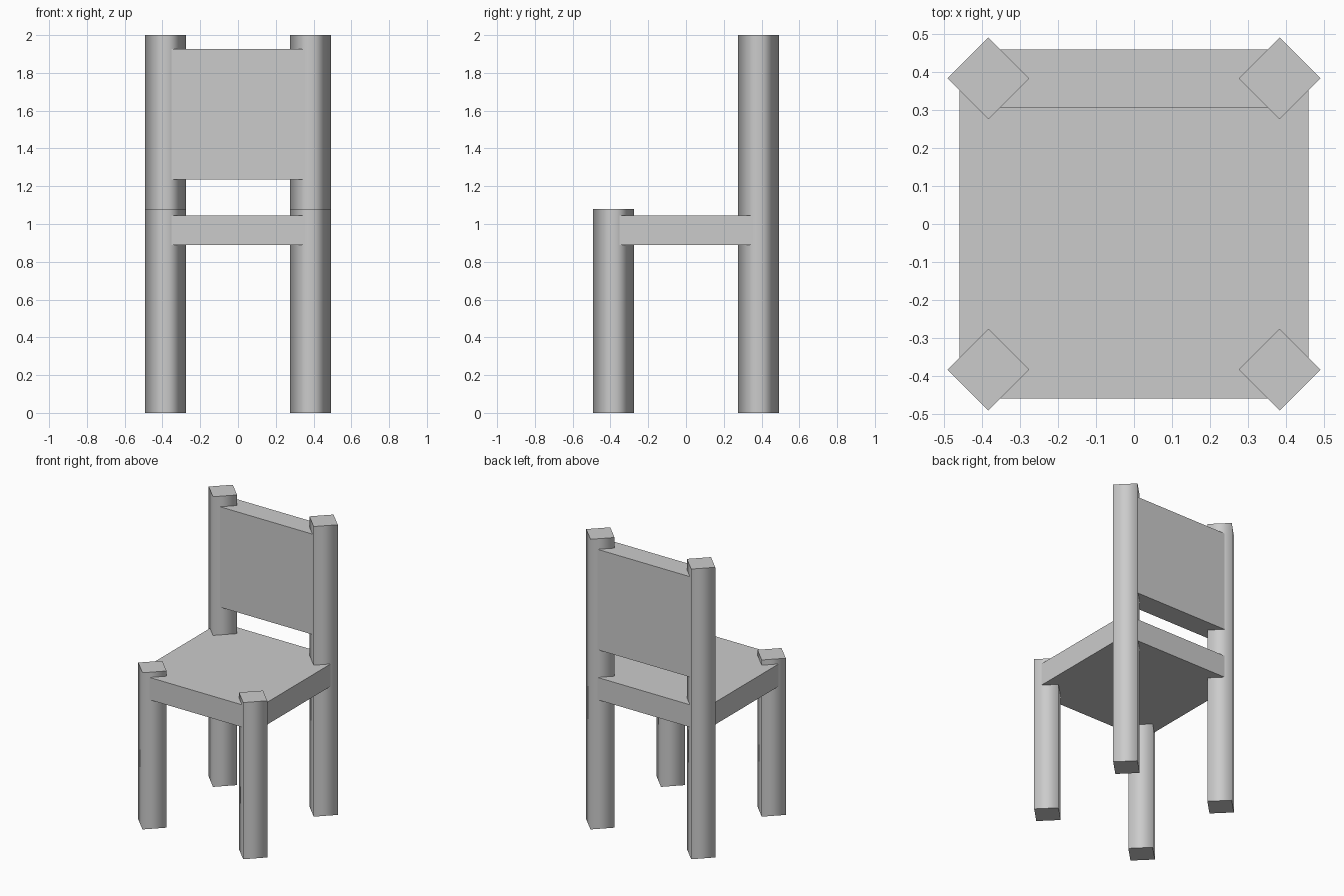
import bpy, bmesh

if "Cube" in bpy.data.objects:
    bpy.data.objects.remove(bpy.data.objects["Cube"])

LEG_R = 0.108      # half diagonal of the diamond-shaped legs
LEG_C = 0.384      # distance of leg centres from the axes
EDGE = 0.46        # outer face of seat and backrest


def prism(name, outline, z0, z1, smooth_sides=False):
    """Extrude a counter-clockwise outline from z0 to z1."""
    bm = bmesh.new()
    base = bm.faces.new([bm.verts.new((x, y, z0)) for x, y in outline])
    out = bmesh.ops.extrude_face_region(bm, geom=[base], use_keep_orig=True)
    top = [g for g in out["geom"] if isinstance(g, bmesh.types.BMVert)]
    bmesh.ops.translate(bm, verts=top, vec=(0, 0, z1 - z0))
    bmesh.ops.recalc_face_normals(bm, faces=bm.faces)
    for f in bm.faces:
        f.smooth = smooth_sides and abs(f.normal.z) < 0.5
    for e in bm.edges:
        # cap rims stay crisp
        e.smooth = all(f.smooth for f in e.link_faces)
    mesh = bpy.data.meshes.new(name)
    bm.to_mesh(mesh)
    bm.free()
    obj = bpy.data.objects.new(name, mesh)
    bpy.context.collection.objects.link(obj)
    return obj


# Four diamond-section legs; the back pair rises to hold the backrest
for side, sx in (("left", -1), ("right", 1)):
    for end, sy, height in (("front", -1, 1.08), ("back", 1, 2.0)):
        cx, cy = sx * LEG_C, sy * LEG_C
        diamond = [(cx + LEG_R, cy), (cx, cy + LEG_R),
                   (cx - LEG_R, cy), (cx, cy - LEG_R)]
        prism(f"{end}_leg_{side}", diamond, 0, height, smooth_sides=True)

# Seat slab, corners clipped so they end inside the legs
E, C = EDGE, LEG_C
prism("seat", [(E, -C), (E, C), (C, E), (-C, E),
               (-E, C), (-E, -C), (-C, -E), (C, -E)], 0.89, 1.044)

# Backrest panel between the back legs
prism("backrest", [(-C, 0.308), (C, 0.308), (C, E), (-C, E)], 1.235, 1.927)
